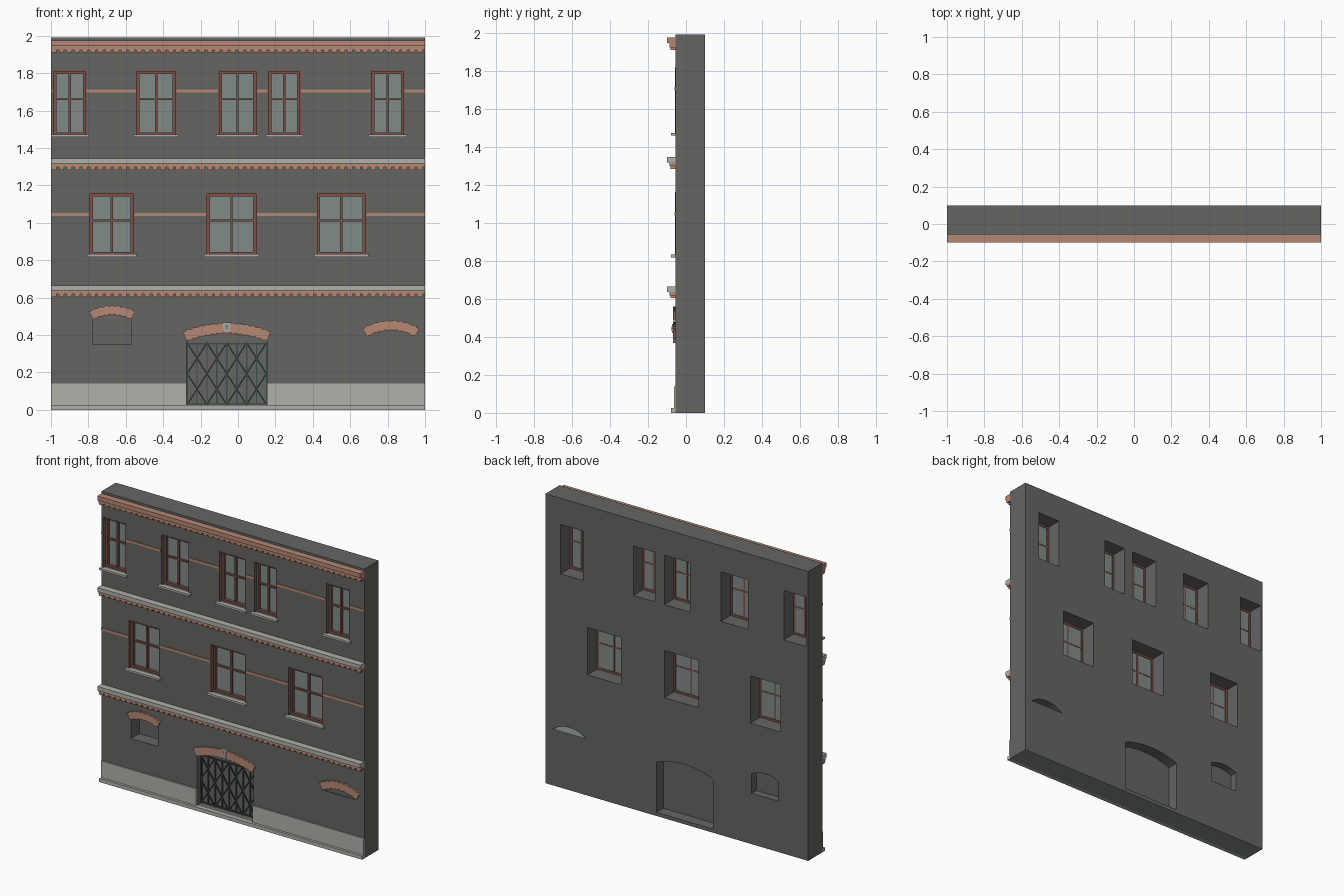
import bpy, bmesh, math
from mathutils import Vector

old = bpy.data.objects.get("Cube")
if old:
    bpy.data.objects.remove(old, do_unlink=True)


def material(name, r, g, b):
    m = bpy.data.materials.new(name)
    m.use_nodes = True
    m.diffuse_color = (r, g, b, 1)
    m.node_tree.nodes["Principled BSDF"].inputs["Base Color"].default_value = (r, g, b, 1)
    return m


WALL = material("dark grey wall", .13, .13, .127)
BRICK = material("salmon brick", .47, .25, .18)
PLASTER = material("pale plaster", .44, .44, .40)
GLASS = material("grey green glass", .22, .26, .25)
FRAME = material("red brown frame", .20, .085, .07)
IRON = material("dark green iron", .045, .07, .062)

FRONT, BACK, TOP = -.055, .10, 1.99


def finish(name, mesh, mat):
    mesh.materials.clear()
    mesh.materials.append(mat)
    obj = bpy.data.objects.new(name, mesh)
    bpy.context.collection.objects.link(obj)
    return obj


def prisms(name, outlines, y0, y1, mat):
    """Extrude each (x, z) outline from y0 to y1, all in one object."""
    bm = bmesh.new()
    for pts in outlines:
        face = bm.faces.new([bm.verts.new((x, y0, z)) for x, z in pts])
        out = bmesh.ops.extrude_face_region(bm, geom=[face])
        moved = [v for v in out["geom"] if isinstance(v, bmesh.types.BMVert)]
        bmesh.ops.translate(bm, vec=(0, y1 - y0, 0), verts=moved)
    bmesh.ops.recalc_face_normals(bm, faces=bm.faces)
    mesh = bpy.data.meshes.new(name)
    bm.to_mesh(mesh)
    bm.free()
    return finish(name, mesh, mat)


def rect(x0, x1, z0, z1):
    return [(x0, z0), (x1, z0), (x1, z1), (x0, z1)]


def band(name, z0, z1, y0, mat, x0=-1, x1=1):
    return prisms(name, [rect(x0, x1, z0, z1)], y0, FRONT, mat)


def arc(x0, x1, spring, crown):
    """Centre, radius and half angle of a segmental arch."""
    half, rise = (x1 - x0) / 2, crown - spring
    radius = (half * half + rise * rise) / (2 * rise)
    return (x0 + x1) / 2, crown - radius, radius, math.asin(half / radius)


def polar(cx, cz, r, a):
    return cx + r * math.sin(a), cz + r * math.cos(a)


def arched(x0, x1, base, spring, crown, steps=14):
    cx, cz, r, phi = arc(x0, x1, spring, crown)
    top = [polar(cx, cz, r, phi - 2 * phi * i / steps) for i in range(steps + 1)]
    return ([(x0, base), (x1, base)] if base < spring else []) + top


def brick_arch(name, x0, x1, spring, crown, depth, count):
    cx, cz, r, phi = arc(x0, x1, spring, crown)
    bricks = []
    for i in range(count):
        a, b = (-phi + 2 * phi * k / count for k in (i, i + 1))
        jag = .004 * (i % 2)
        lo, hi = r - jag, r + depth + jag
        bricks.append([polar(cx, cz, lo, a), polar(cx, cz, lo, b),
                       polar(cx, cz, hi, b), polar(cx, cz, hi, a)])
    prisms(name, bricks, FRONT - .013, FRONT, BRICK)


# Openings: window rows as (bottom, top, stripe height, x spans)
rows = [
    (1.47, 1.81, 1.705, [(-.985, -.815), (-.54, -.335), (-.10, .095), (.165, .33), (.715, .885)]),
    (.83, 1.155, 1.045, [(-.79, -.56), (-.165, .095), (.425, .68)]),
]
gate_hole = arched(-.275, .155, .025, .37, .41)
niche_hole = arched(-.775, -.57, .35, .485, .51)
vent_hole = arched(.69, .945, .385, .385, .43)
holes = [rect(a, b, z0, z1) for z0, z1, _, spans in rows for a, b in spans]
holes += [gate_hole, niche_hole, vent_hole]

# Wall: filled outline with holes, given thickness
curve = bpy.data.curves.new("wall_outline", "CURVE")
curve.dimensions = "2D"
curve.fill_mode = "BOTH"
curve.extrude = (BACK - FRONT) / 2
for pts in [rect(-1, 1, .002, TOP)] + holes:
    s = curve.splines.new("POLY")
    s.points.add(len(pts) - 1)
    for p, (x, z) in zip(s.points, pts):
        p.co = (x, z, 0, 1)
    s.use_cyclic_u = True
helper = bpy.data.objects.new("wall_outline", curve)
bpy.context.collection.objects.link(helper)
bpy.context.view_layer.update()
graph = bpy.context.evaluated_depsgraph_get()
wall_mesh = bpy.data.meshes.new_from_object(helper.evaluated_get(graph))
bpy.data.objects.remove(helper, do_unlink=True)
for v in wall_mesh.vertices:
    x, z, d = v.co
    v.co = Vector((x, (FRONT + BACK) / 2 - d, z))
bm = bmesh.new()
bm.from_mesh(wall_mesh)
bmesh.ops.remove_doubles(bm, verts=bm.verts, dist=.0001)
bmesh.ops.recalc_face_normals(bm, faces=bm.faces)
bm.to_mesh(wall_mesh)
bm.free()
for p in wall_mesh.polygons:
    p.use_smooth = False
    p.material_index = 0
finish("wall", wall_mesh, WALL)
prisms("base_plate", [rect(-1, 1, 0, .002)], FRONT, BACK, GLASS)

# Blind panels closing the ground floor openings
prisms("gate_panel", [gate_hole], -.005, .025, WALL)
prisms("niche_panel", [niche_hole], .035, .05, WALL)
prisms("vent_panel", [vent_hole], -.05, -.04, WALL)
prisms("vent_floor", [rect(.70, .935, .385, .387)], -.04, BACK, GLASS)

# Windows, sills and the brick stripes between them
for name, (z0, z1, stripe, spans) in zip(("upper", "middle"), rows):
    edges = [-1]
    for i, (a, b) in enumerate(spans):
        tag = f"{name}_window_{i + 1}"
        t, mid, bar = .014, (a + b) / 2, z0 + .56 * (z1 - z0)
        prisms(tag + "_glass", [rect(a, b, z0, z1)], -.012, -.008, GLASS)
        prisms(tag + "_frame", [rect(a, a + t, z0, z1), rect(b - t, b, z0, z1),
                                rect(a + t, b - t, z0, z0 + t), rect(a + t, b - t, z1 - t, z1)],
               -.032, -.004, FRAME)
        prisms(tag + "_bars", [rect(mid - .006, mid + .006, z0 + t, z1 - t),
                               rect(a + t, mid - .006, bar - .005, bar + .005),
                               rect(mid + .006, b - t, bar - .005, bar + .005)],
               -.026, -.006, FRAME)
        # Thin trim around the opening
        e = .006
        prisms(tag + "_trim", [rect(a - e, a, z0, z1 + e), rect(b, b + e, z0, z1 + e),
                               rect(a, b, z1, z1 + e)], FRONT - .003, FRONT, FRAME)
        prisms(tag + "_sill", [rect(max(a - .018, -1), b + .018, z0 - .012, z0 + .002)],
               -.08, FRONT, PLASTER)
        edges += [a - e, b + e]
    edges.append(1)
    prisms(name + "_stripe", [rect(a, b, stripe - .008, stripe + .008)
                              for a, b in zip(edges[::2], edges[1::2])],
           FRONT - .005, FRONT, BRICK)


# Cornices with a row of brick dentils under each
def dentils(name, z0, z1):
    step = 2 / 48
    prisms(name, [rect(-1 + step * i, -1 + step * (i + .7), z0, z1) for i in range(48)],
           -.082, FRONT, BRICK)


for name, z in (("lower", .605), ("middle", 1.285)):
    dentils(name + "_dentils", z - .002, z + .013)
    band(name + "_brick_course", z + .013, z + .032, -.088, BRICK)
    band(name + "_ledge", z + .032, z + .06, -.10, PLASTER)
dentils("top_dentils", 1.91, 1.923)
band("top_brick_course", 1.923, 1.945, -.088, BRICK)
band("top_cornice", 1.945, 1.975, -.10, BRICK)

# Plinth
band("plinth_left", .025, .14, -.063, PLASTER, .155, 1)
band("plinth_right", .025, .14, -.063, PLASTER, -1, -.275)
band("plinth_step", 0, .025, -.08, PLASTER)

# Brick arches and keystone
brick_arch("gate_arch", -.275, .155, .368, .41, .052, 27)
brick_arch("niche_arch", -.775, -.57, .485, .51, .045, 15)
brick_arch("vent_arch", .69, .945, .392, .428, .048, 17)
prisms("keystone", [[(-.075, .42), (-.045, .42), (-.037, .468), (-.083, .468)]],
       FRONT - .018, FRONT, PLASTER)
prisms("keystone_inset", [rect(-.07, -.05, .43, .455)], FRONT - .02, FRONT - .018, GLASS)


# Gate: upright bars with a diamond lattice
def strip(x0, z0, x1, z1, w=.0035):
    d = Vector((x1 - x0, z1 - z0)).normalized() * w
    return [(x0 - d.y, z0 + d.x), (x0 + d.y, z0 - d.x), (x1 + d.y, z1 - d.x), (x1 - d.y, z1 + d.x)]


gx0, gx1, gz0, gz1, cols, tiers = -.272, .152, .028, .358, 4, 2
w, h = (gx1 - gx0) / cols, (gz1 - gz0) / tiers
uprights = [strip(gx0 + w * i / 2, gz0, gx0 + w * i / 2, gz1) for i in range(2 * cols + 1)]
rails = [strip(gx0, z, gx1, z) for z in (gz0 + .004, gz1 - .004)]
lattice = []
for c in range(cols):
    for t in range(tiers):
        xa, za = gx0 + c * w, gz0 + t * h
        lattice += [strip(xa, za, xa + w, za + h), strip(xa, za + h, xa + w, za)]
prisms("gate_bars", uprights + rails, -.013, -.005, IRON)
prisms("gate_lattice", lattice, -.019, -.013, IRON)
